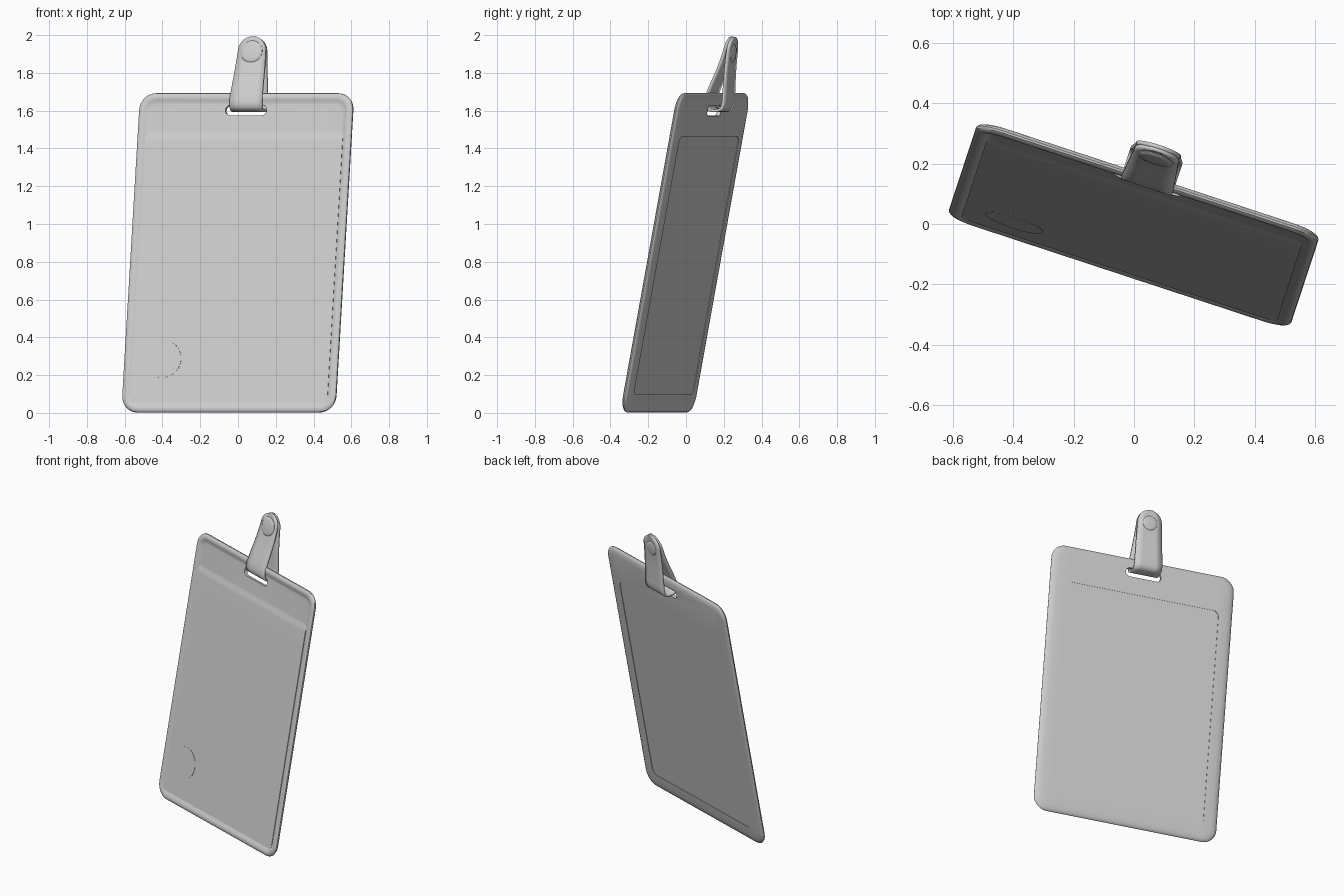
import bpy, bmesh, math
from mathutils import Matrix, Vector

if "Cube" in bpy.data.objects:
    bpy.data.objects.remove(bpy.data.objects["Cube"])

YAW = Matrix.Rotation(math.radians(-18.2), 4, 'Z')
TILT = Matrix.Rotation(math.radians(-10.7), 4, 'X')
PLATE = Matrix.Translation((0, 0, 0.847)) @ YAW @ TILT


def finish(name, bm, matrix, angle=35):
    bmesh.ops.recalc_face_normals(bm, faces=bm.faces)
    me = bpy.data.meshes.new(name)
    bm.to_mesh(me)
    bm.free()
    ob = bpy.data.objects.new(name, me)
    bpy.context.collection.objects.link(ob)
    ob.matrix_world = matrix
    smooth(ob, angle)
    return ob


def smooth(ob, angle=35):
    bpy.ops.object.select_all(action='DESELECT')
    ob.select_set(True)
    bpy.context.view_layer.objects.active = ob
    bpy.ops.object.shade_smooth_by_angle(angle=math.radians(angle))


def rounded(hw, hh, cz, r, y, n=10):
    pts = []
    for k, (sx, sz) in enumerate([(1, 1), (-1, 1), (-1, -1), (1, -1)]):
        for i in range(n + 1):
            a = math.pi / 2 * (k + i / n)
            pts.append(Vector((sx * (hw - r) + r * math.cos(a), y,
                               cz + sz * (hh - r) + r * math.sin(a))))
    return pts


def loft(bm, rings, cap=True, closed=True):
    vs = [[bm.verts.new(p) for p in ring] for ring in rings]
    n = len(vs[0])
    for a, b in zip(vs, vs[1:]):
        for i in range(n if closed else n - 1):
            j = (i + 1) % n
            bm.faces.new((a[i], a[j], b[j], b[i]))
    if cap:
        bm.faces.new(vs[0])
        bm.faces.new(vs[-1])


# Badge plate: back panel, sloped border, round edge, front rim, front floor
rings = [
    (.500, .692, -.066, .035, .0125),
    (.503, .695, -.066, .038, .0125),
    (.503, .695, -.066, .038, .0155),
    (.555, .818, 0, .06, .0150),
    (.578, .841, 0, .075, .0110),
    (.592, .855, 0, .085, .0050),
    (.597, .860, 0, .09, -.0020),
    (.595, .858, 0, .09, -.0090),
    (.587, .850, 0, .085, -.0150),
    (.577, .840, 0, .075, -.0170),
    (.567, .830, 0, .065, -.0165),
    (.556, .819, 0, .055, -.0120),
    (.545, .808, 0, .045, -.0070),
    (.535, .798, 0, .04, -.0060),
]
bm = bmesh.new()
loft(bm, [rounded(*r) for r in rings])
plate = finish("badge_plate", bm, PLATE)

# Strap slot cut through the plate
bm = bmesh.new()
loft(bm, [rounded(.115, .028, .768, .0275, y) for y in (-.1, .1)])
cutter = finish("slot_cutter", bm, PLATE)
bpy.context.view_layer.update()
mod = plate.modifiers.new("slot", 'BOOLEAN')
mod.operation = 'DIFFERENCE'
mod.solver = 'EXACT'
mod.object = cutter
bpy.context.view_layer.objects.active = plate
bpy.ops.object.modifier_apply(modifier="slot")
bpy.data.objects.remove(cutter)
smooth(plate)

# Raised front panel with a soft step along its top
bm = bmesh.new()
profile = [(-.003, .66)]
for i in range(9):
    t = i / 8
    profile.append((-.0055 - .0075 * t * t * (3 - 2 * t), .66 - .06 * t))
profile += [(-.0125, -.805), (-.003, -.805)]
loft(bm, [[Vector((x, y, z)) for y, z in profile] for x in (-.55, .55)])
finish("front_panel", bm, PLATE)


def disc(name, radius, height, matrix, dome=0.0):
    # Round button facing local -y
    prof = [(1, 0), (1, -height), (.93, -height - dome * .6), (.7, -height - dome)]
    bm = bmesh.new()
    loft(bm, [[Vector((radius * s * math.cos(2 * math.pi * i / 48), y,
                       radius * s * math.sin(2 * math.pi * i / 48)))
               for i in range(48)] for s, y in prof])
    return finish(name, bm, matrix)


# Thumb circle on the lower left of the front
disc("thumb_circle", .1, .0035, PLATE @ Matrix.Translation((-.378, -.011, -.575)))

# Strap looped through the slot: (depth, height) path from front tip to back tip
path = [(.258, 1.992), (.247, 1.95), (.230, 1.89), (.200, 1.81), (.160, 1.72),
        (.138, 1.66), (.136, 1.625), (.152, 1.606), (.185, 1.600), (.218, 1.606),
        (.234, 1.635), (.239, 1.70), (.245, 1.80), (.254, 1.89), (.262, 1.95),
        (.268, 1.990)]
P = [Vector((0, w, z)) for w, z in path]
P = [2 * P[0] - P[1]] + P + [2 * P[-1] - P[-2]]
fine = []
for k in range(1, len(P) - 2):
    a, b, c, d = P[k - 1:k + 3]
    for i in range(10):
        t = i / 10
        fine.append(.5 * (2 * b + (c - a) * t + (2 * a - 5 * b + 4 * c - d) * t * t
                          + (3 * b - a - 3 * c + d) * t ** 3))
fine.append(P[-2])
dist = [0]
for a, b in zip(fine, fine[1:]):
    dist.append(dist[-1] + (b - a).length)
rows = []
for p, s in zip(fine, dist):
    e = min(s, dist[-1] - s)
    hw = .073 + .017 * min(1, e / .35)
    if e < .073:
        hw = max(.012, math.sqrt(max(0, .073 ** 2 - (.073 - e) ** 2))) + .017 * e / .35
    rows.append([p + Vector((hw * f, 0, 0)) for f in (-1, -.5, 0, .5, 1)])
bm = bmesh.new()
loft(bm, rows, cap=False, closed=False)
strap = finish("strap", bm, YAW)
mod = strap.modifiers.new("thickness", 'SOLIDIFY')
mod.thickness = .014
mod.offset = 0

# Snap buttons on both sides of the strap
rx = Matrix.Rotation
disc("front_snap", .06, .010,
     YAW @ Matrix.Translation((0, .237, 1.91)) @ rx(math.radians(-15), 4, 'X'), .007)
disc("back_snap", .046, .008,
     YAW @ Matrix.Translation((0, .256, 1.905)) @ rx(math.radians(-7), 4, 'X')
     @ rx(math.pi, 4, 'Z'), .005)
# Snap post joining the two strap ends
disc("snap_post", .035, .03,
     YAW @ Matrix.Translation((0, .26, 1.908)) @ rx(math.radians(-10), 4, 'X'))
